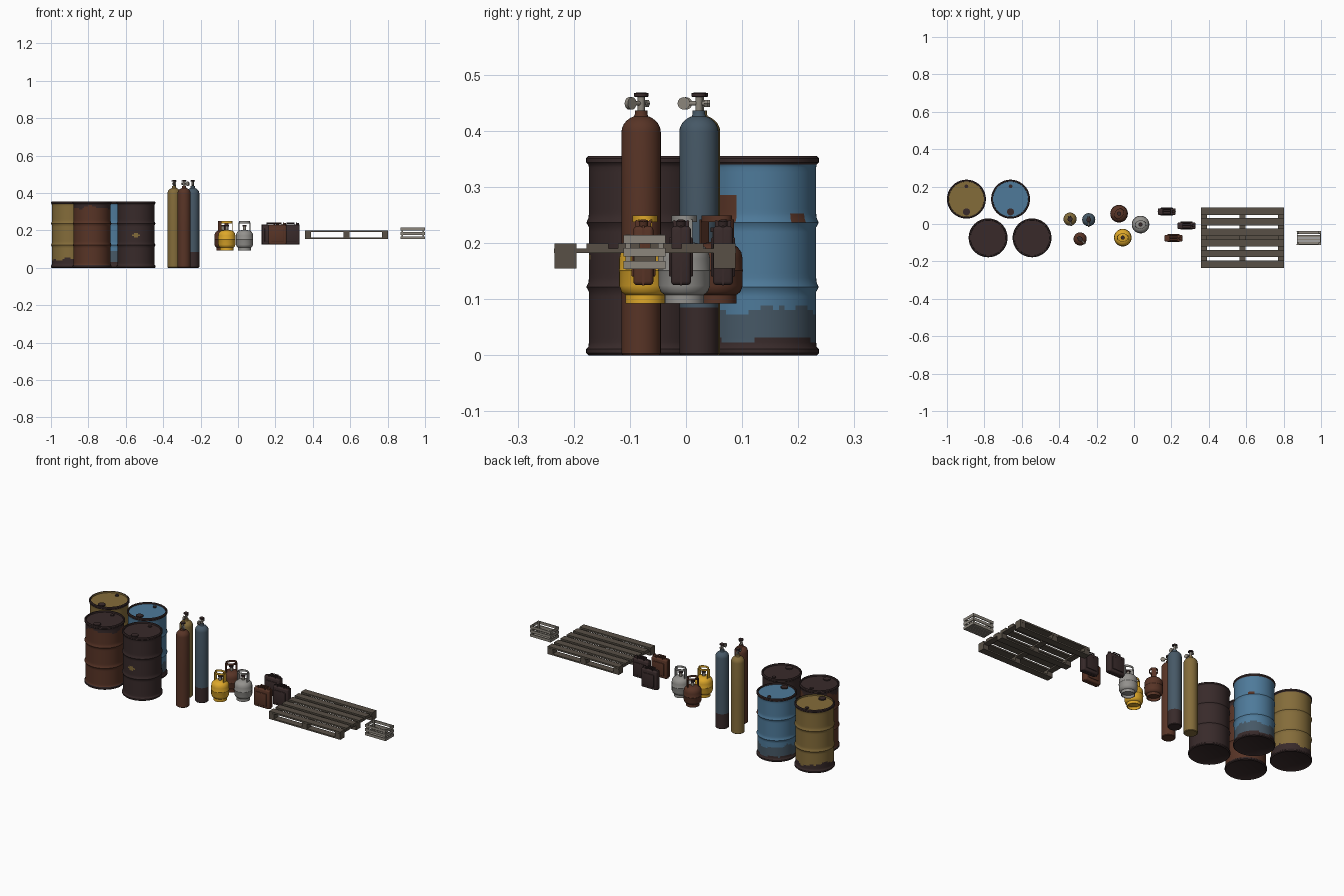
import bpy, bmesh, math, random
from mathutils import Matrix, Vector

if "Cube" in bpy.data.objects:
    bpy.data.objects.remove(bpy.data.objects["Cube"])

random.seed(4)


def material(name, r, g, b):
    m = bpy.data.materials.new(name)
    m.diffuse_color = [((c / 255 + 0.055) / 1.055) ** 2.4 for c in (r, g, b)] + [1]
    m.use_nodes = True
    m.node_tree.nodes["Principled BSDF"].inputs["Base Color"].default_value = m.diffuse_color
    return m


OCHRE = material("ochre paint", 132, 108, 58)
BLUE = material("blue paint", 78, 122, 154)
STEEL = material("slate blue", 70, 88, 102)
RUST = material("rust brown", 88, 52, 38)
DARK = material("dark rust", 56, 42, 42)
YELLOW = material("bright yellow", 222, 168, 42)
GREY = material("light grey", 148, 146, 142)
WOOD = material("weathered wood", 88, 80, 70)
PALE = material("pale wood", 140, 134, 124)


def finish(bm, name, mats, rule=None, smooth=True):
    """Turn a bmesh into an object; rule(centre) picks the material slot."""
    bmesh.ops.recalc_face_normals(bm, faces=bm.faces)
    if rule:
        for f in bm.faces:
            f.material_index = rule(f.calc_center_median())
    me = bpy.data.meshes.new(name)
    bm.to_mesh(me)
    bm.free()
    for m in mats:
        me.materials.append(m)
    ob = bpy.data.objects.new(name, me)
    bpy.context.collection.objects.link(ob)
    if smooth:
        bpy.ops.object.select_all(action='DESELECT')
        ob.select_set(True)
        bpy.context.view_layer.objects.active = ob
        bpy.ops.object.shade_smooth_by_angle(angle=math.radians(40))
    return ob


def lathe(name, profile, loc, mats, rule=None, seg=32, closed=False):
    """Revolve (radius, z) points round z; the ends are capped."""
    bm = bmesh.new()
    rings = [[bm.verts.new((r * math.cos(a), r * math.sin(a), z))
              for a in (math.tau * i / seg for i in range(seg))] for r, z in profile]
    for a, b in zip(rings, rings[1:] + (rings[:1] if closed else [])):
        for i in range(seg):
            j = (i + 1) % seg
            bm.faces.new((a[i], a[j], b[j], b[i]))
    if not closed:
        bm.faces.new(rings[0][::-1])
        bm.faces.new(rings[-1])
    ob = finish(bm, name, mats, rule)
    ob.location = loc
    return ob


def rod(name, a, b, r, mat, seg=12):
    """Cylinder from a to b."""
    a, b = Vector(a), Vector(b)
    ob = lathe(name, [(r, 0), (r, (b - a).length)], a, [mat], seg=seg)
    ob.rotation_euler = (b - a).to_track_quat('Z', 'Y').to_euler()
    return ob


def box(name, loc, size, mat, bevel=0.0):
    bm = bmesh.new()
    bmesh.ops.create_cube(bm, size=1, matrix=Matrix.Diagonal((*size, 1)))
    if bevel:
        bmesh.ops.bevel(bm, geom=bm.edges[:], offset=bevel, segments=3, profile=0.5, affect='EDGES')
    ob = finish(bm, name, [mat], smooth=bevel > 0)
    ob.location = loc
    return ob


def wave(c):
    """Ragged paint edge height round an axis."""
    a = math.atan2(c.y, c.x)
    return 0.007 * math.sin(3 * a) + 0.005 * math.sin(7 * a + 1) + random.uniform(-.003, .003)


# ---- oil drums: rolled rims, two ribs, recessed lid
def drum_profile():
    R, H = 0.099, 0.355
    p = [(0.093, 0.004), (0.1, 0.0), (0.104, 0.004), (0.104, 0.011), (0.1, 0.015)]
    zs = [0.015 + 0.0082 * i for i in range(1, 40)]
    for z in zs:
        rib = max(math.exp(-((z - c) / 0.005) ** 2) for c in (0.123, 0.238))
        p.append((R + 0.005 * rib, z))
    return p + [(0.1, 0.34), (0.104, 0.344), (0.104, 0.351), (0.1, H), (0.095, H), (0.094, 0.347), (0.02, 0.347)]


def lid(c):
    return c.z > 0.338


def ochre_rule(c):
    return 1 if c.z < 0.045 + wave(c) or (lid(c) and math.hypot(c.x, c.y) > .097) else 0


def blue_rule(c):
    a = math.atan2(c.y, c.x)
    if c.z < 0.028 + wave(c) * .5 or (lid(c) and math.hypot(c.x, c.y) > .08):
        return 1
    if -1.0 < a < -0.5 and 0.235 < c.z < 0.288 or 0.6 < a < 0.9 and 0.235 < c.z < 0.25:
        return 2
    return 3 if c.z < 0.08 + wave(c) else 0


def rust_rule(c):
    return 1 if c.z < 0.018 or c.z > 0.32 + wave(c) else 0


def dark_rule(c):
    return 1 if math.hypot(c.x, c.z - 0.175) < 0.017 and c.y < 0 else 0


drums = [("ochre_drum", -0.896, 0.133, [OCHRE, DARK], ochre_rule),
         ("blue_drum", -0.66, 0.133, [BLUE, DARK, RUST, STEEL], blue_rule),
         ("rust_drum", -0.78, -0.074, [RUST, DARK], rust_rule),
         ("dark_drum", -0.545, -0.074, [DARK, OCHRE], dark_rule)]
for name, x, y, mats, rule in drums:
    lathe(name, drum_profile(), (x, y, 0), mats, rule, seg=56)
    rod(name + "_large_bung", (x, y - 0.068, 0.345), (x, y - 0.068, 0.353), 0.019, DARK, 20)
    rod(name + "_small_bung", (x, y + 0.068, 0.345), (x, y + 0.068, 0.352), 0.01, DARK, 16)

# ---- tall gas cylinders with valve, outlet and handwheel
bottle = [(0.032, 0), (0.035, 0.003), (0.035, 0.04), (0.035, 0.085), (0.035, 0.2), (0.035, 0.398)]
bottle += [(0.035 * math.cos(t), 0.398 + 0.03 * math.sin(t)) for t in (0.25, 0.5, 0.75, 1.0, 1.2)]
bottle += [(0.011, 0.43), (0.011, 0.436)]
for name, x, y, mat, ang in [("ochre_cylinder", -0.342, 0.026, OCHRE, 0.2),
                             ("rust_cylinder", -0.288, -0.08, RUST, 0.8),
                             ("slate_cylinder", -0.242, 0.023, STEEL, 0)]:
    low = (lambda c: 1 if c.z < 0.08 else 0) if mat is STEEL else None
    lathe(name, bottle, (x, y, 0), [mat, DARK], low)
    rod(name + "_valve", (x, y, 0.43), (x, y, 0.461), 0.0065, PALE)
    d = Vector((math.sin(ang), -math.cos(ang), 0))
    n = Vector((math.cos(ang), math.sin(ang), 0))
    c = Vector((x, y, 0.449))
    rod(name + "_outlet", c - d * 0.015, c + d * 0.024, 0.004, PALE)
    rod(name + "_outlet_nut", c - d * 0.016, c - d * 0.009, 0.007, PALE, 6)
    rod(name + "_gauge", c + d * 0.027 - n * 0.004, c + d * 0.027 + n * 0.004, 0.011, PALE, 20)
    lathe(name + "_handwheel", [(0.009, 0.46), (0.013, 0.461), (0.013, 0.467), (0.009, 0.468)],
          (x, y, 0), [DARK], seg=20)

# ---- small propane tanks: foot ring, round body, collar handle
tank = [(0.02, 0.106), (0.034, 0.107), (0.042, 0.113), (0.046, 0.124), (0.046, 0.149), (0.047, 0.151),
        (0.046, 0.153), (0.046, 0.172), (0.0435, 0.184), (0.037, 0.193), (0.027, 0.199), (0.012, 0.202)]
for name, x, y, mat, ang in [("rust_tank", -0.08, 0.055, RUST, 0.9), ("yellow_tank", -0.06, -0.073, YELLOW, 0),
                             ("grey_tank", 0.035, -0.003, GREY, 0.1)]:
    lathe(name, tank, (x, y, 0), [mat], seg=40)
    lathe(name + "_foot", [(0.035, 0.092), (0.035, 0.113), (0.032, 0.113), (0.032, 0.092)],
          (x, y, 0), [mat], seg=32, closed=True)
    top = lathe(name + "_collar", [(0.03, 0.238), (0.03, 0.249), (0.027, 0.249), (0.027, 0.238)],
                (x, y, 0), [mat], seg=32, closed=True)
    top.scale.y = 0.75
    top.rotation_euler.z = ang
    for s in (-1, 1):
        p = box(name + "_collar_post", (x + s * 0.0285 * math.cos(ang), y + s * 0.0285 * math.sin(ang), 0.217),
                (0.003, 0.024, 0.05), mat)
        p.rotation_euler.z = ang
    rod(name + "_valve", (x, y, 0.2), (x, y, 0.224), 0.008, PALE)
    rod(name + "_valve_knob", (x, y, 0.22), (x, y, 0.228), 0.011, DARK, 12)

# ---- jerry cans: rounded body, raised panel, triple handle, spout
for name, x, y, mat in [("rear_can", 0.175, 0.066, DARK), ("side_can", 0.281, -0.009, DARK),
                        ("front_can", 0.211, -0.076, RUST)]:
    box(name, (x, y, 0.1775), (0.096, 0.036, 0.105), mat, 0.007)
    box(name + "_seam", (x, y, 0.178), (0.097, 0.004, 0.107), mat)
    for s in (-1, 1):
        box(name + "_panel", (x, y + s * 0.018, 0.175), (0.066, 0.007, 0.07), mat, 0.003)
    for dy in (-0.012, 0, 0.012):
        rod(name + "_handle", (x - 0.022, y + dy, 0.238), (x + 0.022, y + dy, 0.238), 0.003, mat, 8)
    for dx in (-0.02, 0.02):
        box(name + "_handle_post", (x + dx, y, 0.233), (0.004, 0.028, 0.012), mat)
    rod(name + "_spout", (x + 0.034, y, 0.225), (x + 0.038, y, 0.24), 0.008, mat, 12)

# ---- pallet: six deck boards, three cross boards, nine blocks, three runners
PX, PY = 0.58, -0.073
for i in range(6):
    box("pallet_deck_board", (PX, PY - 0.1415 + i * 0.0566, 0.1945), (0.444, 0.039, 0.009), WOOD)
for dx in (-0.206, 0, 0.206):
    box("pallet_cross_board", (PX + dx, PY, 0.186), (0.032, 0.324, 0.008), WOOD)
    for dy in (-0.1415, 0, 0.1415):
        box("pallet_block", (PX + dx, PY + dy, 0.1725), (0.032, 0.039, 0.019), WOOD)
for dy in (-0.1415, 0, 0.1415):
    box("pallet_runner", (PX, PY + dy, 0.159), (0.444, 0.039, 0.008), WOOD)

# ---- slatted crate
CX, CY = 0.935, -0.074
for z in (0.161, 0.184, 0.207):
    for s in (-1, 1):
        box("crate_long_slat", (CX, CY + s * 0.0355, z), (0.13, 0.004, 0.015), PALE)
        box("crate_end_slat", (CX + s * 0.0625, CY, z), (0.004, 0.068, 0.015), PALE)
for sx in (-1, 1):
    for sy in (-1, 1):
        box("crate_post", (CX + sx * 0.056, CY + sy * 0.029, 0.184), (0.009, 0.009, 0.062), PALE)
for i in range(4):
    box("crate_floor_slat", (CX, CY - 0.0265 + i * 0.01767, 0.156), (0.122, 0.013, 0.004), PALE)
